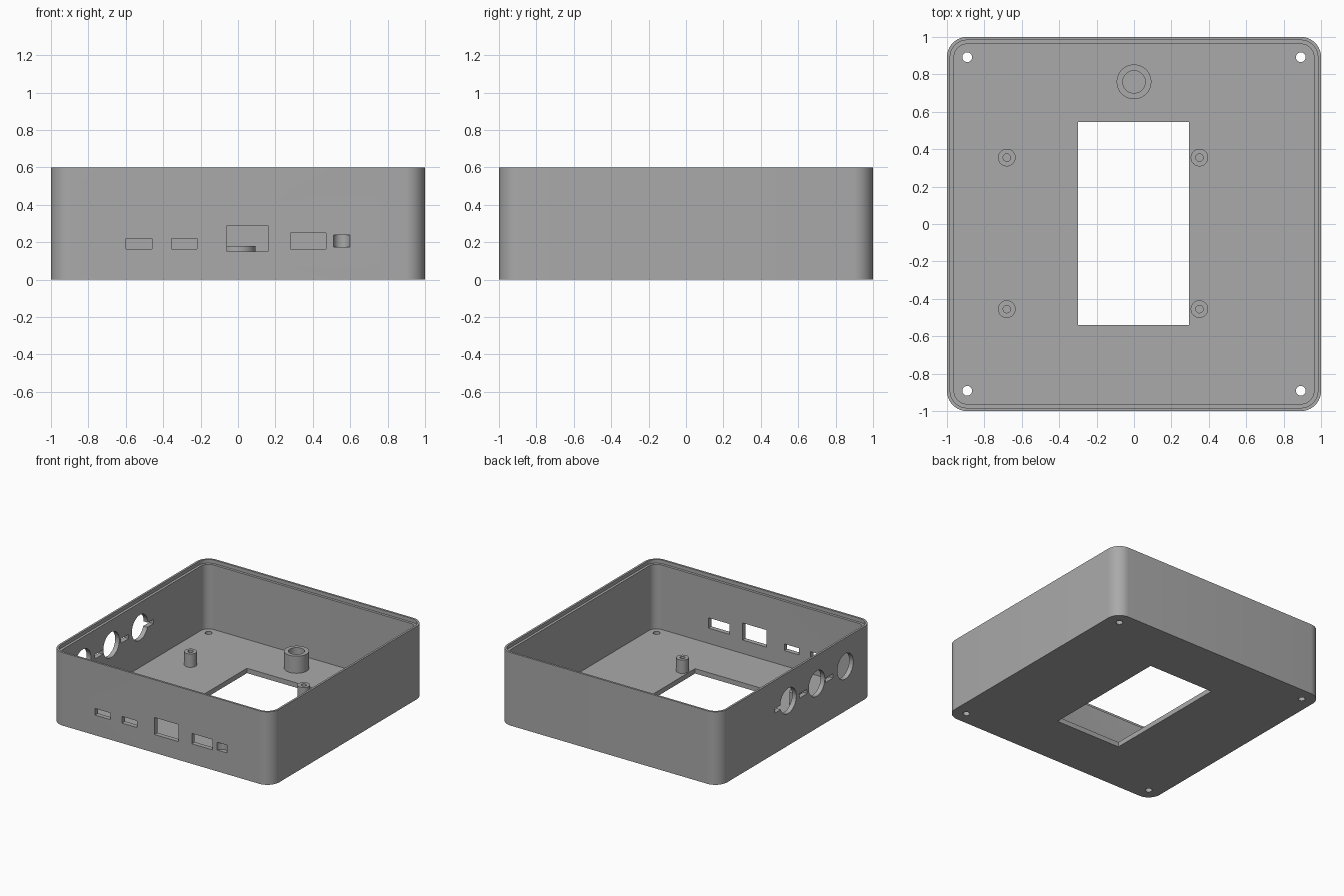
import bpy, bmesh, math
from mathutils import Matrix

cube = bpy.data.objects.get("Cube")
if cube:
    bpy.data.objects.remove(cube, do_unlink=True)

grey = bpy.data.materials.new("plain grey")
grey.use_nodes = True
COLOUR = (0.4, 0.4, 0.4, 1)
grey.diffuse_color = COLOUR
grey.node_tree.nodes["Principled BSDF"].inputs["Base Color"].default_value = COLOUR

FLOOR, HEIGHT, WALL, RADIUS = 0.04, 0.6, 0.038, 0.107


def finish(name, bm):
    bmesh.ops.recalc_face_normals(bm, faces=bm.faces)
    mesh = bpy.data.meshes.new(name)
    bm.to_mesh(mesh)
    bm.free()
    mesh.materials.append(grey)
    obj = bpy.data.objects.new(name, mesh)
    bpy.context.collection.objects.link(obj)
    return obj


def activate(obj):
    bpy.ops.object.select_all(action='DESELECT')
    obj.select_set(True)
    bpy.context.view_layer.objects.active = obj


def smooth(obj):
    activate(obj)
    bpy.ops.object.shade_smooth_by_angle(angle=math.radians(30))


def skin(name, loops):
    """Bridge equal rings of points and cap both ends."""
    bm = bmesh.new()
    rings = [[bm.verts.new(p) for p in loop] for loop in loops]
    n = len(rings[0])
    for a, b in zip(rings, rings[1:]):
        for i in range(n):
            j = (i + 1) % n
            bm.faces.new((a[i], a[j], b[j], b[i]))
    bm.faces.new(rings[0])
    bm.faces.new(rings[-1])
    return finish(name, bm)


def rounded_square(inset, z, steps=10):
    r, c = RADIUS - inset, 1 - RADIUS
    pts = []
    for q, (sx, sy) in enumerate([(1, 1), (-1, 1), (-1, -1), (1, -1)]):
        for k in range(steps + 1):
            a = (q + k / steps) * math.pi / 2
            pts.append((sx * c + r * math.cos(a), sy * c + r * math.sin(a), z))
    return pts


def circle(x, y, r, z, n=40):
    return [(x + r * math.cos(2 * math.pi * i / n),
             y + r * math.sin(2 * math.pi * i / n), z) for i in range(n)]


def box_cutter(x0, x1, y0, y1, z0, z1):
    bm = bmesh.new()
    bmesh.ops.create_cube(bm, size=1)
    for v in bm.verts:
        v.co = (x1 if v.co.x > 0 else x0, y1 if v.co.y > 0 else y0,
                z1 if v.co.z > 0 else z0)
    return finish("box_cutter", bm)


def round_cutter(centre, r, depth, axis='Z'):
    bm = bmesh.new()
    bmesh.ops.create_cone(bm, cap_ends=True, segments=40, radius1=r, radius2=r, depth=depth)
    turn = Matrix.Rotation(math.pi / 2, 4, 'Y') if axis == 'X' else Matrix()
    bmesh.ops.transform(bm, matrix=Matrix.Translation(centre) @ turn, verts=bm.verts)
    return finish("round_cutter", bm)


# Open tray with a stepped rim
tray = skin("enclosure_tray", [
    rounded_square(0, 0), rounded_square(0, HEIGHT),
    rounded_square(0.017, HEIGHT), rounded_square(0.017, HEIGHT - 0.03),
    rounded_square(WALL, HEIGHT - 0.03), rounded_square(WALL, FLOOR)])

# Display opening and corner screw holes
cutters = [box_cutter(-0.3, 0.295, -0.54, 0.545, -0.1, 0.1)]
for x in (-0.892, 0.892):
    for y in (-0.892, 0.892):
        cutters.append(round_cutter((x, y, 0), 0.026, 0.2))

# Front connector windows
for x0, x1, z0, z1 in [(-0.6, -0.46, 0.165, 0.22), (-0.355, -0.22, 0.165, 0.22),
                       (-0.06, 0.16, 0.15, 0.29), (0.28, 0.47, 0.165, 0.25)]:
    cutters.append(box_cutter(x0, x1, -1.1, -0.9, z0, z1))

# Shallow curved recess beside the windows
cutters.append(round_cutter((0.555, -1.01, 0.207), 0.045, 0.064))

# Round holes and small slots in the side wall
for y in (0.1, -0.27, -0.64):
    cutters.append(round_cutter((-1, y, 0.367), 0.104, 0.2, 'X'))
for y in (0.225, -0.095, -0.43):
    cutters.append(box_cutter(-1.1, -0.9, y - 0.05, y + 0.05, 0.332, 0.368))

for cutter in cutters:
    cutter.hide_render = True
    activate(tray)
    mod = tray.modifiers.new("cut", 'BOOLEAN')
    mod.operation, mod.solver, mod.object = 'DIFFERENCE', 'EXACT', cutter
    bpy.ops.object.modifier_apply(modifier=mod.name)
    bpy.data.objects.remove(cutter, do_unlink=True)
smooth(tray)


# Hollow posts standing on the floor
def post(name, x, y, outer, inner, top):
    smooth(skin(name, [circle(x, y, outer, FLOOR - 0.01), circle(x, y, outer, top),
                       circle(x, y, inner, top), circle(x, y, inner, FLOOR + 0.001)]))


for side, x in (("right", -0.68), ("left", 0.35)):
    for end, y in (("front", -0.455), ("back", 0.355)):
        post(f"standoff_{end}_{side}", x, y, 0.047, 0.02, 0.15)
post("large_boss", 0, 0.76, 0.093, 0.06, 0.18)
